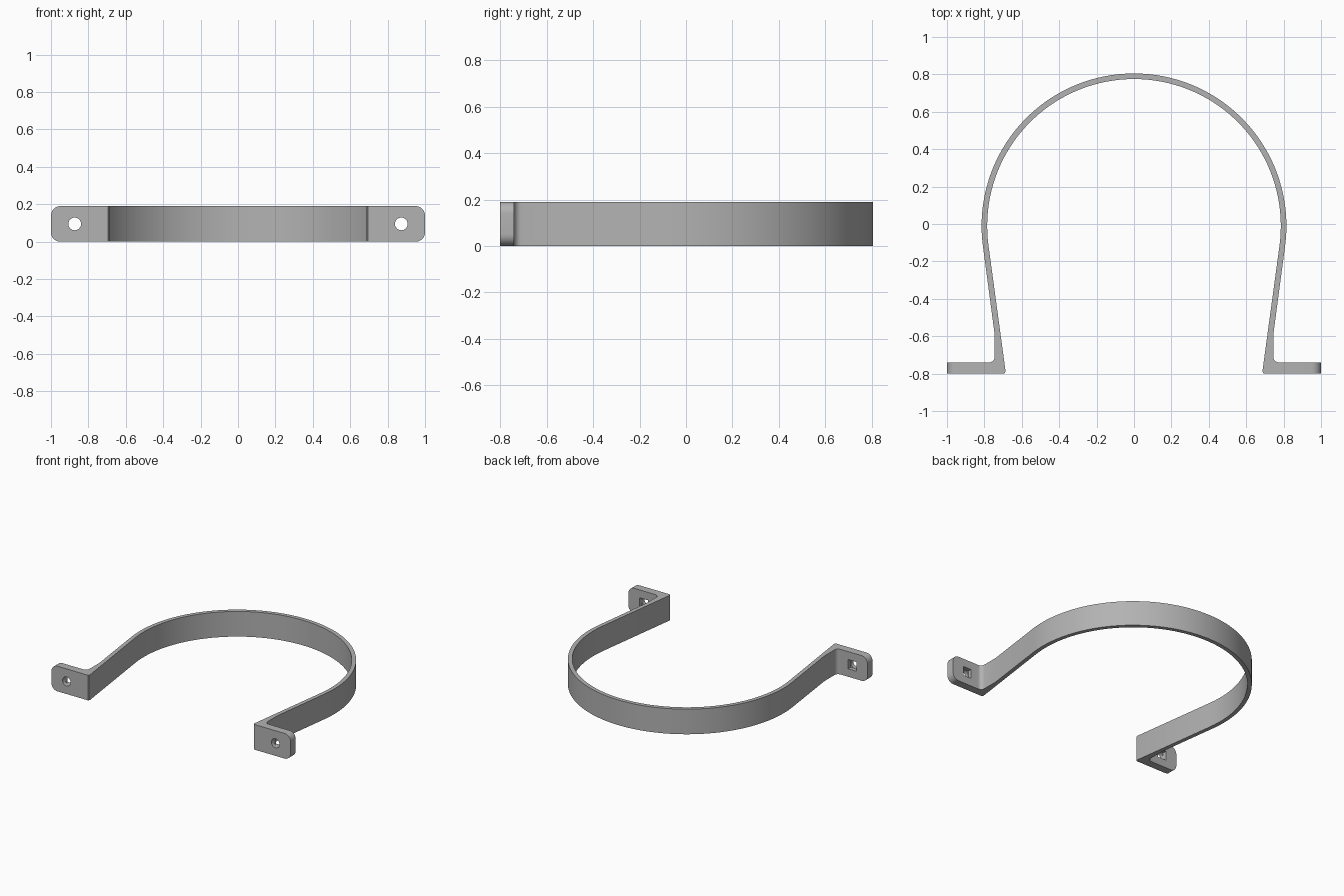
import bpy, bmesh, math
from mathutils import Vector

if "Cube" in bpy.data.objects:
    bpy.data.objects.remove(bpy.data.objects["Cube"])

HEIGHT = 0.19
CY = -0.01                      # centre of the hoop
R_OUT, R_IN = 0.815, 0.785
TILT = math.radians(7.65)       # lean of the straight legs

steel = bpy.data.materials.new("grey steel")
steel.diffuse_color = (0.45, 0.45, 0.45, 1)
steel.use_nodes = True
steel.node_tree.nodes["Principled BSDF"].inputs["Base Color"].default_value = steel.diffuse_color


def arc(cx, cy, r, a0, a1, n):
    return [(cx + r * math.cos(a0 + (a1 - a0) * i / n),
             cy + r * math.sin(a0 + (a1 - a0) * i / n)) for i in range(n + 1)]


def new_object(name, bm):
    bmesh.ops.recalc_face_normals(bm, faces=bm.faces)
    me = bpy.data.meshes.new(name)
    bm.to_mesh(me)
    bm.free()
    ob = bpy.data.objects.new(name, me)
    bpy.context.collection.objects.link(ob)
    return ob


def mirrored(points):
    return [(-x, y) for x, y in reversed(points)]


# Outline: right foot, outer hoop, left foot, then back along the inner hoop
foot_outer = [(1.0, -0.8), (1.0, -0.74)] + \
    arc(0.775, -0.71, 0.03, -math.pi / 2, -math.pi, 8) + [(0.745, -0.59)]
foot_inner = [(0.687, -0.785), (0.689, -0.795), (0.696, -0.80)]
outer = arc(0, CY, R_OUT, -TILT, math.pi + TILT, 72)
inner = arc(0, CY, R_IN, math.pi + TILT, -TILT, 72)
outline = (foot_outer + outer + mirrored(foot_outer)
           + mirrored(foot_inner) + inner + foot_inner)

# Strap with feet, extruded upward
bm = bmesh.new()
face = bm.faces.new([bm.verts.new((x, y, 0)) for x, y in outline])
ext = bmesh.ops.extrude_face_region(bm, geom=[face])
bmesh.ops.translate(bm, vec=(0, 0, HEIGHT),
                    verts=[g for g in ext["geom"] if isinstance(g, bmesh.types.BMVert)])
# Round the four end corners of the feet
ends = [e for e in bm.edges
        if all(abs(v.co.x) > 0.99 for v in e.verts)
        and abs(e.verts[0].co.z - e.verts[1].co.z) < 1e-4]
bmesh.ops.bevel(bm, geom=ends, offset=0.05, segments=8, profile=0.5, affect='EDGES')
strap = new_object("strap_clamp", bm)
strap.data.materials.append(steel)


def cut(name, bm):
    tool = new_object(name, bm)
    tool.hide_render = True
    mod = strap.modifiers.new(name, 'BOOLEAN')
    mod.operation, mod.solver, mod.object = 'DIFFERENCE', 'EXACT', tool
    bpy.context.view_layer.objects.active = strap
    bpy.ops.object.modifier_apply(modifier=mod.name)
    bpy.data.objects.remove(tool)


# Round bolt holes with a square recess on the back of each foot
for s in (-1, 1):
    bm = bmesh.new()
    bmesh.ops.create_cone(bm, cap_ends=True, segments=32, radius1=0.034, radius2=0.034, depth=0.3)
    for v in bm.verts:
        v.co = Vector((v.co.x + s * 0.873, v.co.z - 0.77, v.co.y + HEIGHT / 2))
    cut("bolt_hole", bm)
    bm = bmesh.new()
    bmesh.ops.create_cube(bm, size=1)
    for v in bm.verts:
        v.co = Vector((v.co.x * 0.07 + s * 0.873, v.co.y * 0.08 - 0.73, v.co.z * 0.07 + HEIGHT / 2))
    cut("square_recess", bm)

bpy.ops.object.select_all(action='DESELECT')
strap.select_set(True)
bpy.context.view_layer.objects.active = strap
bpy.ops.object.shade_smooth_by_angle(angle=math.radians(30))
